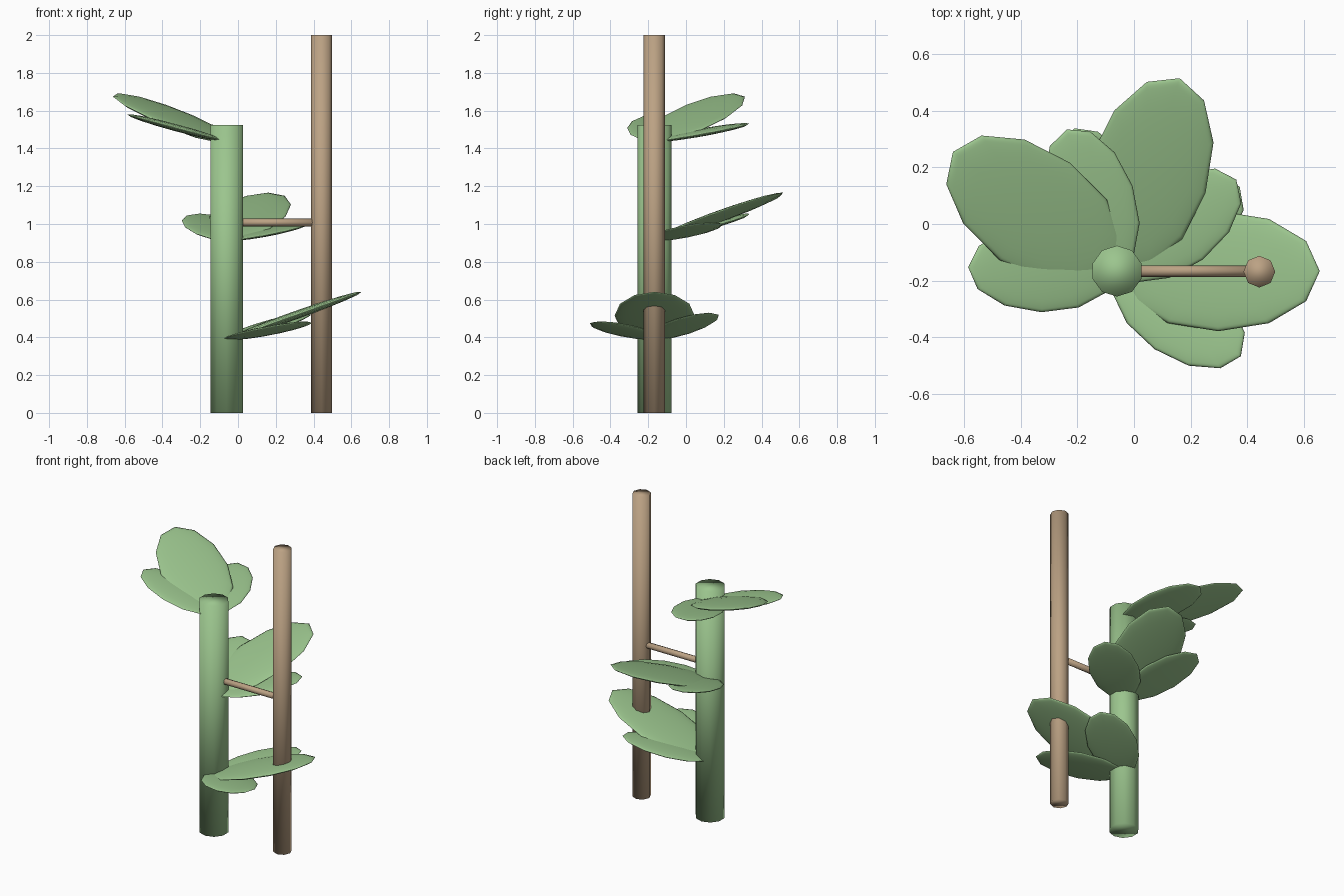
import bpy
from math import radians, cos, sin, pi
from mathutils import Matrix, Vector

if "Cube" in bpy.data.objects:
    bpy.data.objects.remove(bpy.data.objects["Cube"])


def material(name, color):
    m = bpy.data.materials.new(name)
    m.diffuse_color = color
    m.use_nodes = True
    m.node_tree.nodes["Principled BSDF"].inputs["Base Color"].default_value = m.diffuse_color
    return m


GREEN = material("plant_green", (0.33, 0.56, 0.27, 1))
BROWN = material("wood_brown", (0.50, 0.36, 0.23, 1))
STEM = Vector((-0.06, -0.166, 0))
STAKE = Vector((0.442, -0.168, 0))


def finish(name, mat):
    ob = bpy.context.object
    ob.name = name
    ob.data.materials.append(mat)
    bpy.ops.object.shade_smooth()
    return ob


def rod(name, mat, start, end, radius, sides):
    axis = end - start
    bpy.ops.mesh.primitive_cylinder_add(vertices=sides, radius=radius, depth=axis.length)
    ob = finish(name, mat)
    rot = Matrix() if axis.z > 0.1 else Matrix.Rotation(pi / 2, 4, 'Y')
    ob.matrix_world = Matrix.Translation((start + end) / 2) @ rot


def leaf(name, base_z, azimuth, reach, half_width, tilt, half_thick):
    # flattened sphere running outwards and upwards from the stem axis
    bpy.ops.mesh.primitive_uv_sphere_add(segments=12, ring_count=8, radius=1)
    ob = finish(name, GREEN)
    a, t = radians(azimuth), radians(tilt)
    half = reach / 2
    centre = STEM + Vector((half * cos(a), half * sin(a), base_z + half * sin(t) / cos(t)))
    ob.matrix_world = (Matrix.Translation(centre) @ Matrix.Rotation(a, 4, 'Z')
                       @ Matrix.Rotation(-t, 4, 'Y')
                       @ Matrix.Diagonal((half / cos(t), half_width, half_thick, 1)))


# stem, support stake and the tie between them
rod("stem", GREEN, STEM, STEM + Vector((0, 0, 1.525)), 0.09, 10)
rod("stake", BROWN, STAKE, STAKE + Vector((0, 0, 2.0)), 0.056, 8)
up = Vector((0, 0, 1.008))
rod("tie", BROWN, STEM + up, Vector((STAKE.x, STEM.y, 0)) + up, 0.02, 8)

# three compound leaves spiralling up the stem, each of three leaflets
for i in range(3):
    z, turn = 0.388 + 0.525 * i, 72 * i
    leaf(f"main_leaflet_{i + 1}", z, turn, 0.715, 0.212, 19.5, 0.022)
    leaf(f"left_leaflet_{i + 1}", z, turn + 34.5, 0.525, 0.152, 15, 0.019)
    leaf(f"right_leaflet_{i + 1}", z, turn - 34.5, 0.53, 0.152, 10, 0.019)
